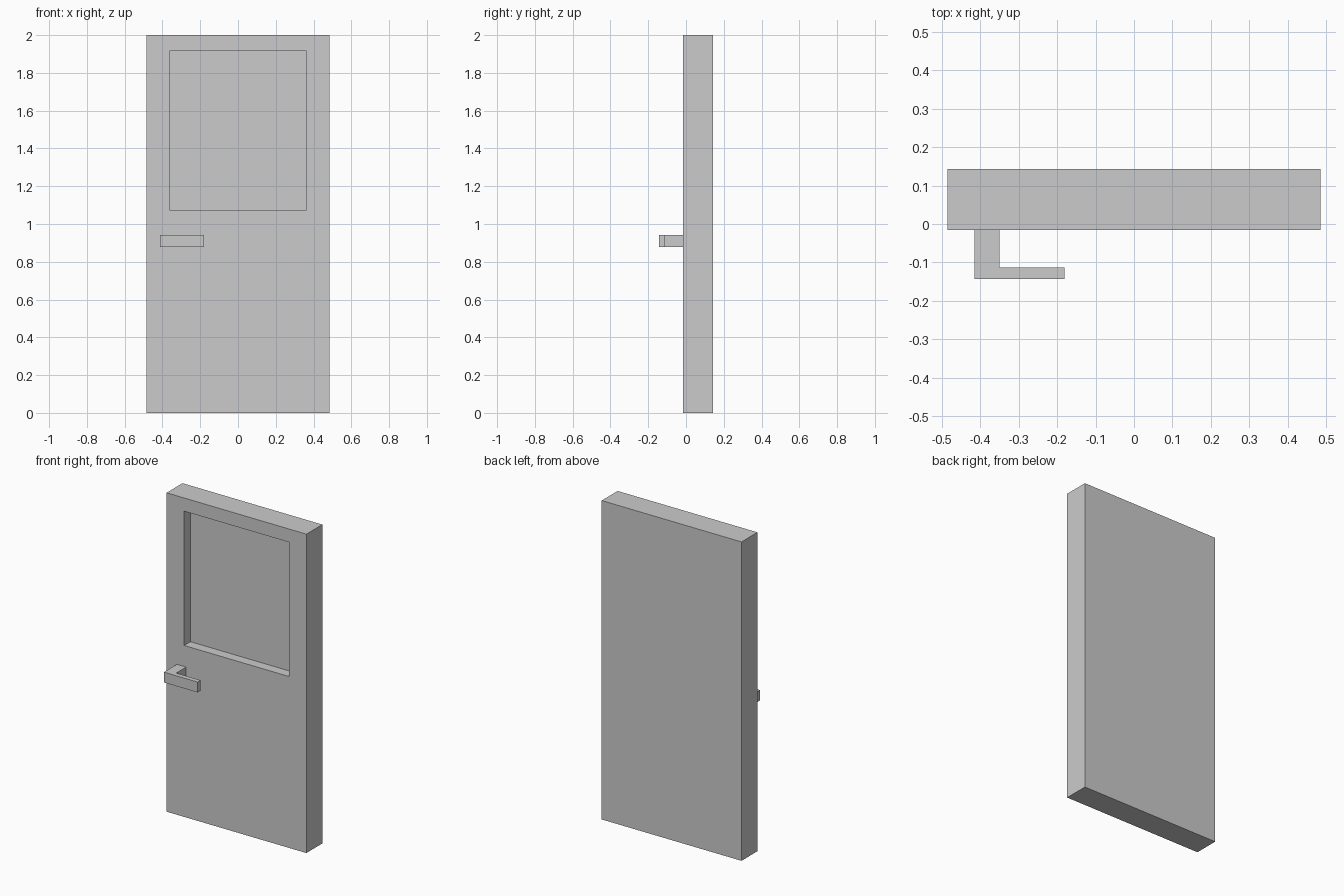
import bpy
import bmesh

if "Cube" in bpy.data.objects:
    bpy.data.objects.remove(bpy.data.objects["Cube"])

W, Y_FRONT, Y_BACK, H = 0.485, -0.015, 0.1425, 2.0


def make_object(name, bm):
    bmesh.ops.recalc_face_normals(bm, faces=bm.faces)
    mesh = bpy.data.meshes.new(name)
    bm.to_mesh(mesh)
    bm.free()
    obj = bpy.data.objects.new(name, mesh)
    bpy.context.collection.objects.link(obj)
    return obj


def extrude_profile(bm, points, offset):
    face = bm.faces.new([bm.verts.new(p) for p in points])
    ext = bmesh.ops.extrude_face_region(bm, geom=[face], use_keep_orig=True)
    verts = [g for g in ext["geom"] if isinstance(g, bmesh.types.BMVert)]
    bmesh.ops.translate(bm, verts=verts, vec=offset)
    return face


# Door slab with a window panel recessed into the front
bm = bmesh.new()
front = extrude_profile(
    bm, [(x, Y_FRONT, z) for x, z in ((-W, 0), (W, 0), (W, H), (-W, H))],
    (0, Y_BACK - Y_FRONT, 0))
bmesh.ops.inset_region(bm, faces=[front], thickness=0.1)
for v in front.verts:
    v.co.x = 0.363 if v.co.x > 0 else -0.363
    v.co.z = 1.917 if v.co.z > 1 else 1.075
wall = bmesh.ops.extrude_face_region(bm, geom=[front])
bmesh.ops.translate(
    bm, vec=(0, 0.062, 0),
    verts=[g for g in wall["geom"] if isinstance(g, bmesh.types.BMVert)])
if front.is_valid:
    bmesh.ops.delete(bm, geom=[front], context='FACES_ONLY')
make_object("door_slab", bm)

# L-shaped lever handle
bm = bmesh.new()
lever = [(-0.414, Y_FRONT), (-0.414, -0.1425), (-0.181, -0.1425),
         (-0.181, -0.113), (-0.35, -0.113), (-0.35, Y_FRONT)]
extrude_profile(bm, [(x, y, 0.878) for x, y in lever], (0, 0, 0.065))
make_object("door_handle", bm)
